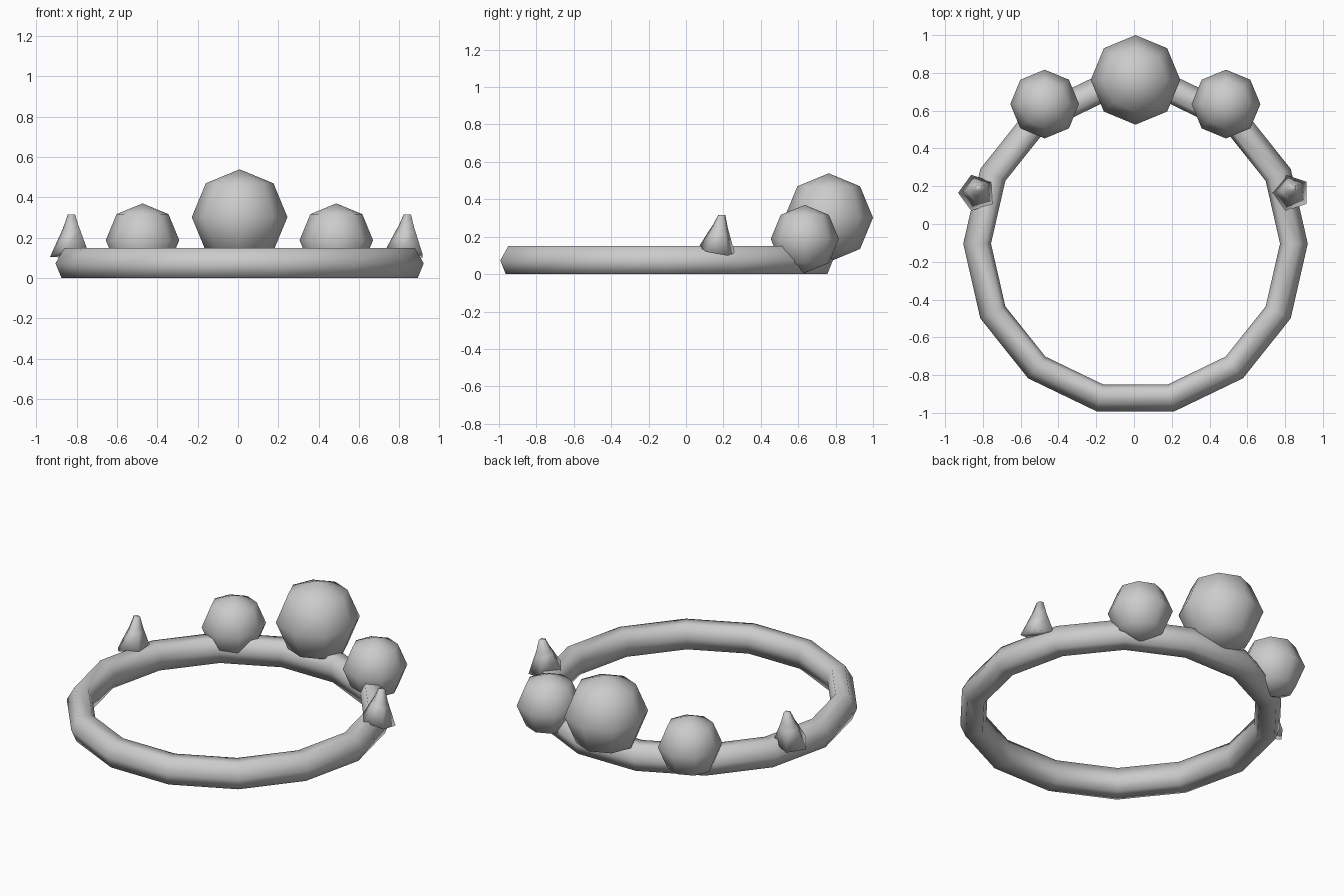
import bpy, bmesh, math

if "Cube" in bpy.data.objects:
    bpy.data.objects.remove(bpy.data.objects["Cube"])

grey = bpy.data.materials.new("plain_grey")
grey.diffuse_color = (0.6, 0.6, 0.6, 1)
grey.use_nodes = True
grey.node_tree.nodes["Principled BSDF"].inputs["Base Color"].default_value = grey.diffuse_color


def finish(bm, name, loc=(0, 0, 0)):
    """Turn a bmesh into a smooth-shaded grey object."""
    bmesh.ops.recalc_face_normals(bm, faces=bm.faces)
    mesh = bpy.data.meshes.new(name)
    bm.to_mesh(mesh)
    bm.free()
    mesh.materials.append(grey)
    for p in mesh.polygons:
        p.use_smooth = True
    ob = bpy.data.objects.new(name, mesh)
    ob.location = loc
    bpy.context.collection.objects.link(ob)
    return ob


def bridge(bm, a, b):
    n = len(a)
    for i in range(n):
        j = (i + 1) % n
        bm.faces.new((a[i], a[j], b[j], b[i]))


# Band: six-sided section swept around fourteen sides
section = [(0.912, 0.073), (0.868, 0.15), (0.79, 0.15),
           (0.765, 0.075), (0.785, 0.0), (0.882, 0.0)]
bm = bmesh.new()
SIDES = 14
rings = []
for k in range(SIDES):
    a = 2 * math.pi * k / SIDES
    rings.append([bm.verts.new((r * math.cos(a), r * math.sin(a), z))
                  for r, z in section])
for k in range(SIDES):
    bridge(bm, rings[k], rings[(k + 1) % SIDES])
finish(bm, "band", (0.008, -0.104, 0))

# Beads: eight-sided low-poly balls at the back of the band
for name, loc, radius in (("large_bead", (0.008, 0.763, 0.302), 0.237),
                          ("small_bead_left", (-0.473, 0.635, 0.188), 0.182),
                          ("small_bead_right", (0.487, 0.635, 0.188), 0.182)):
    bm = bmesh.new()
    bmesh.ops.create_uvsphere(bm, u_segments=8, v_segments=4, radius=radius)
    finish(bm, name, loc)

# Spikes: blunt five-sided cones leaning on the sides of the band
levels = [(0.10, 0.125, 0.0), (0.055, 0.225, 0.014),
          (0.043, 0.25, 0.018), (0.02, 0.315, 0.026)]
for name, x, side in (("spike_left", -0.831, -1), ("spike_right", 0.833, 1)):
    bm = bmesh.new()
    rings = []
    for r, z, lean in levels:
        ring = []
        for k in range(5):
            a = math.pi + 2 * math.pi * k / 5
            dx, dy = r * math.cos(a), r * math.sin(a)
            tilt = -0.2 * (side * dx + dy * 0.9) if r > 0.03 else 0
            ring.append(bm.verts.new((dx + lean * 0.3, dy + lean, z + tilt)))
        rings.append(ring)
    for lower, upper in zip(rings, rings[1:]):
        bridge(bm, lower, upper)
    bm.faces.new(rings[0])
    bm.faces.new(rings[-1])
    finish(bm, name, (x, 0.165, 0))
